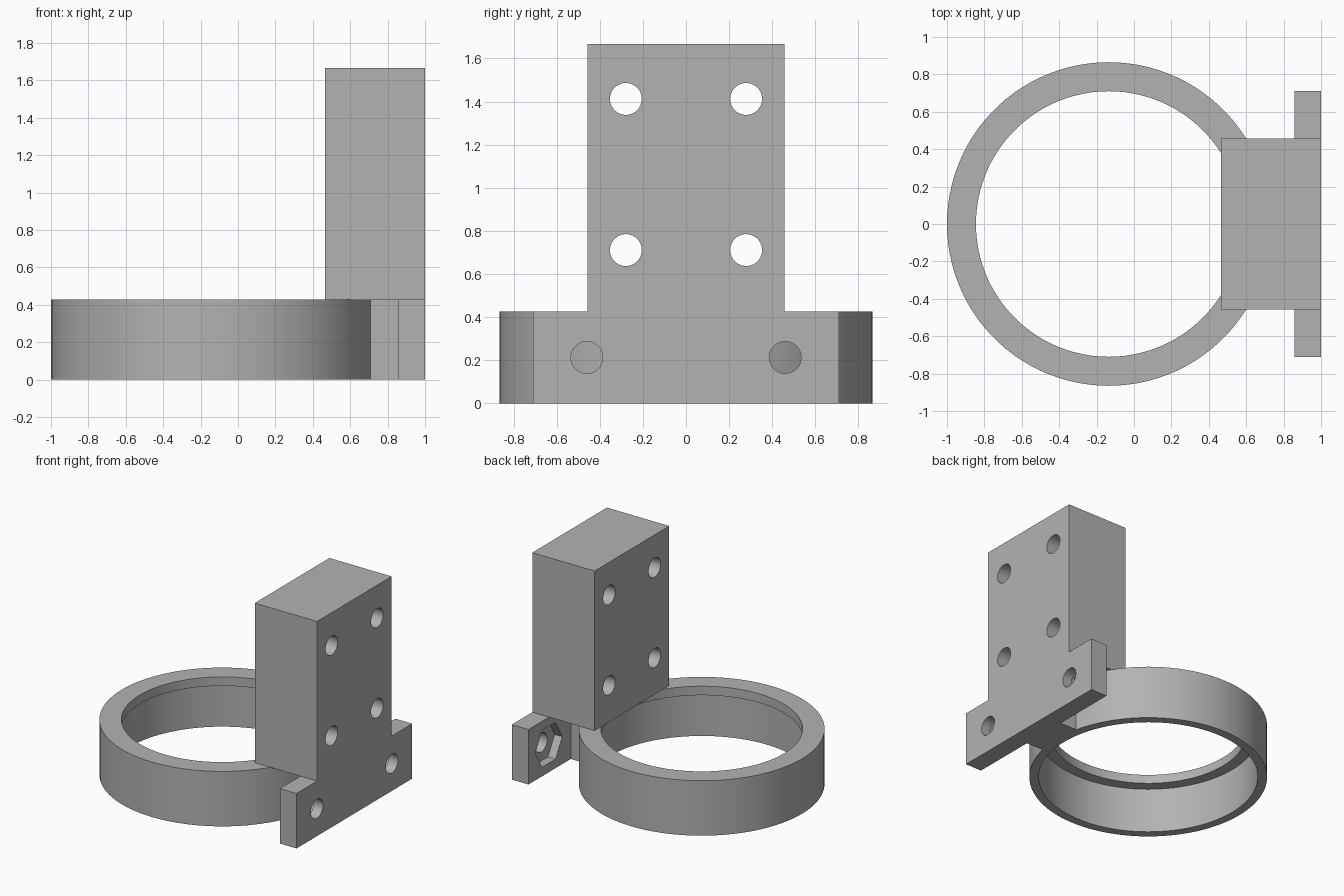
import bpy, bmesh, math
from mathutils import Matrix, Vector

cube = bpy.data.objects.get("Cube")
if cube:
    bpy.data.objects.remove(cube, do_unlink=True)

grey = bpy.data.materials.new("plain_grey")
grey.use_nodes = True
grey.diffuse_color = (0.45, 0.45, 0.45, 1)
grey.node_tree.nodes["Principled BSDF"].inputs["Base Color"].default_value = (0.45, 0.45, 0.45, 1)


def make_object(name, bm):
    bmesh.ops.recalc_face_normals(bm, faces=bm.faces)
    mesh = bpy.data.meshes.new(name)
    bm.to_mesh(mesh)
    bm.free()
    obj = bpy.data.objects.new(name, mesh)
    bpy.context.collection.objects.link(obj)
    mesh.materials.append(grey)
    return obj


def box(name, low, high):
    low, high = Vector(low), Vector(high)
    bm = bmesh.new()
    bmesh.ops.create_cube(bm, size=1, matrix=Matrix.Translation((low + high) / 2)
                          @ Matrix.Diagonal((*(high - low), 1)))
    return make_object(name, bm)


def prism(name, x0, x1, y, z, radius, sides):
    """Regular prism along x, with a corner pointing along y."""
    bm = bmesh.new()
    corners = []
    for i in range(sides):
        a = math.tau * i / sides
        corners.append(bm.verts.new((x0, y + radius * math.cos(a), z + radius * math.sin(a))))
    face = bm.faces.new(corners)
    moved = bmesh.ops.extrude_face_region(bm, geom=[face])["geom"]
    bmesh.ops.translate(bm, vec=(x1 - x0, 0, 0),
                        verts=[v for v in moved if isinstance(v, bmesh.types.BMVert)])
    return make_object(name, bm)


def activate(obj):
    bpy.ops.object.select_all(action='DESELECT')
    obj.select_set(True)
    bpy.context.view_layer.objects.active = obj


def cut(obj, cutter):
    cutter.hide_render = True
    mod = obj.modifiers.new("cut", 'BOOLEAN')
    mod.operation = 'DIFFERENCE'
    mod.solver = 'EXACT'
    mod.object = cutter
    activate(obj)
    bpy.ops.object.modifier_apply(modifier=mod.name)
    bpy.data.objects.remove(cutter, do_unlink=True)


def smooth(obj):
    activate(obj)
    bpy.ops.object.shade_smooth_by_angle(angle=math.radians(30))


BASE_H = 0.427      # height of the ring and the mounting plate
PLATE_X = 0.857     # inner face of the mounting plate
HOLE_R = 0.074

# Ring: stepped bore with a narrower lip at the top
profile = [(0.797, 0), (0.865, 0), (0.865, BASE_H), (0.71, BASE_H), (0.71, 0.357), (0.797, 0.357)]
bm = bmesh.new()
verts = [bm.verts.new((r, 0, z)) for r, z in profile]
edges = [bm.edges.new((verts[i - 1], verts[i])) for i in range(len(verts))]
bmesh.ops.spin(bm, geom=verts + edges, cent=(0, 0, 0), axis=(0, 0, 1),
               angle=math.tau, steps=100, use_merge=True)
bmesh.ops.remove_doubles(bm, verts=bm.verts, dist=0.0001)
bmesh.ops.translate(bm, verts=bm.verts, vec=(-0.135, 0, 0))
ring = make_object("ring", bm)
smooth(ring)

# Bridge between the ring wall and the plate
box("bridge", (0.68, -0.19, 0), (PLATE_X, 0.19, BASE_H))

# Mounting plate with bolt holes and hexagonal nut pockets
plate = box("mounting_plate", (PLATE_X, -0.71, 0), (1, 0.71, BASE_H))
for side in (-1, 1):
    y = side * 0.46
    cut(plate, prism("nut_cutter", PLATE_X - 0.1, PLATE_X + 0.065, y, 0.213, 0.165, 6))
    cut(plate, prism("bolt_cutter", PLATE_X - 0.1, 1.1, y, 0.213, HOLE_R, 40))
smooth(plate)

# Upright block with four through holes
block = box("upright_block", (0.465, -0.458, BASE_H), (1, 0.458, 1.667))
for side in (-1, 1):
    for z in (0.711, 1.412):
        cut(block, prism("bolt_cutter", 0.3, 1.1, side * 0.279, z, HOLE_R, 40))
smooth(block)
